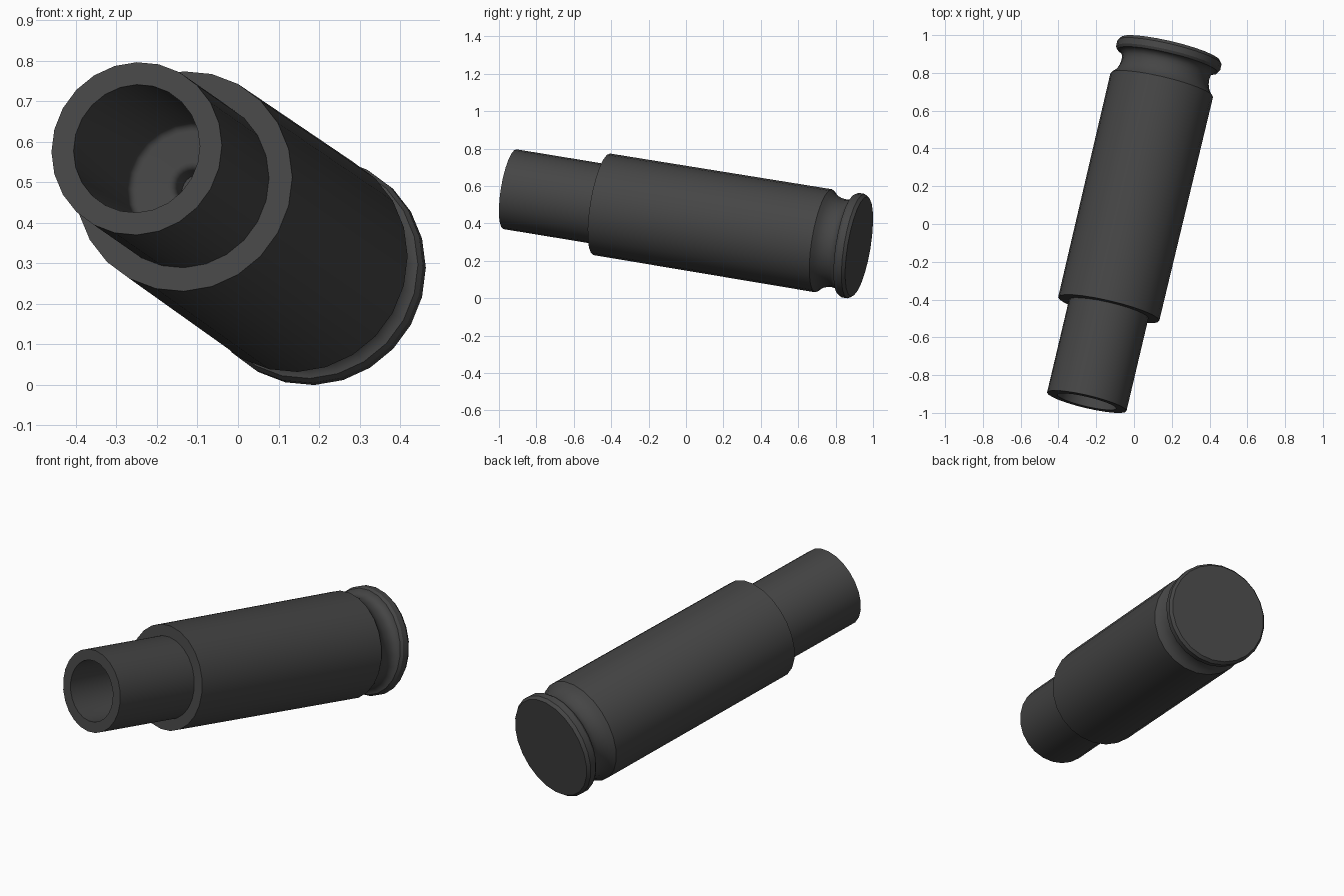
import bpy, bmesh, math
from mathutils import Vector

if "Cube" in bpy.data.objects:
    bpy.data.objects.remove(bpy.data.objects["Cube"])

SIDES = 24
START = Vector((-0.25, -0.9407, 0.583))          # centre of the open mouth
AXIS = Vector((0.2275, 0.961, -0.158)).normalized()

dark = bpy.data.materials.new("dark_metal")
dark.diffuse_color = (0.06, 0.06, 0.06, 1)
dark.use_nodes = True
dark.node_tree.nodes["Principled BSDF"].inputs["Base Color"].default_value = dark.diffuse_color


def lathe(name, profile, sides=SIDES):
    """Revolve (radius, distance) points about the tilted axis; ends lie on the axis."""
    e1 = (Vector((1, 0, 0)) - AXIS.x * AXIS).normalized()
    e2 = AXIS.cross(e1)
    bm = bmesh.new()
    rings = []
    for r, t in profile:
        n = 1 if r == 0 else sides
        rings.append([bm.verts.new(START + AXIS * t + r * (
            e1 * math.cos(2 * math.pi * i / sides) + e2 * math.sin(2 * math.pi * i / sides)))
            for i in range(n)])
    for a, b in zip(rings, rings[1:]):
        for i in range(sides):
            j = (i + 1) % sides
            quad = [a[i % len(a)], a[j % len(a)], b[j % len(b)], b[i % len(b)]]
            bm.faces.new(list(dict.fromkeys(quad)))
    bmesh.ops.recalc_face_normals(bm, faces=bm.faces)
    mesh = bpy.data.meshes.new(name)
    bm.to_mesh(mesh)
    bm.free()
    mesh.materials.append(dark)
    ob = bpy.data.objects.new(name, mesh)
    bpy.context.collection.objects.link(ob)
    bpy.context.view_layer.objects.active = ob
    ob.select_set(True)
    bpy.ops.object.shade_smooth_by_angle(angle=math.radians(32))
    ob.select_set(False)
    return ob


def arc(r, t, radius, start, end, steps=4):
    """Rounded corner as (radius, distance) points, angles in degrees."""
    return [(r + radius * math.cos(a), t + radius * math.sin(a)) for a in
            (math.radians(start + (end - start) * k / steps) for k in range(steps + 1))]


# inside: small flash hole with rounded lip, floor, rounded corner, bore
inside = [(0, 0.67), (0.042, 0.67)]
inside += arc(0.062, 0.62, 0.02, 180, 270)
inside += arc(0.14, 0.58, 0.02, 90, 0)
inside += [(0.16, 0)]

# outside: mouth, neck, shoulder, slightly tapered body
outside = [(0.216, 0), (0.216, 0.511), (0.275, 0.511), (0.279, 1.745)]
# hollow groove, then the chamfered rim and flat base
outside += [(0.262, 1.762), (0.249, 1.782), (0.241, 1.805), (0.238, 1.83),
            (0.24, 1.85), (0.249, 1.866), (0.265, 1.876),
            (0.274, 1.878), (0.283, 1.892), (0.283, 1.925), (0.27, 1.942), (0, 1.942)]

lathe("cartridge_case", inside + outside)
